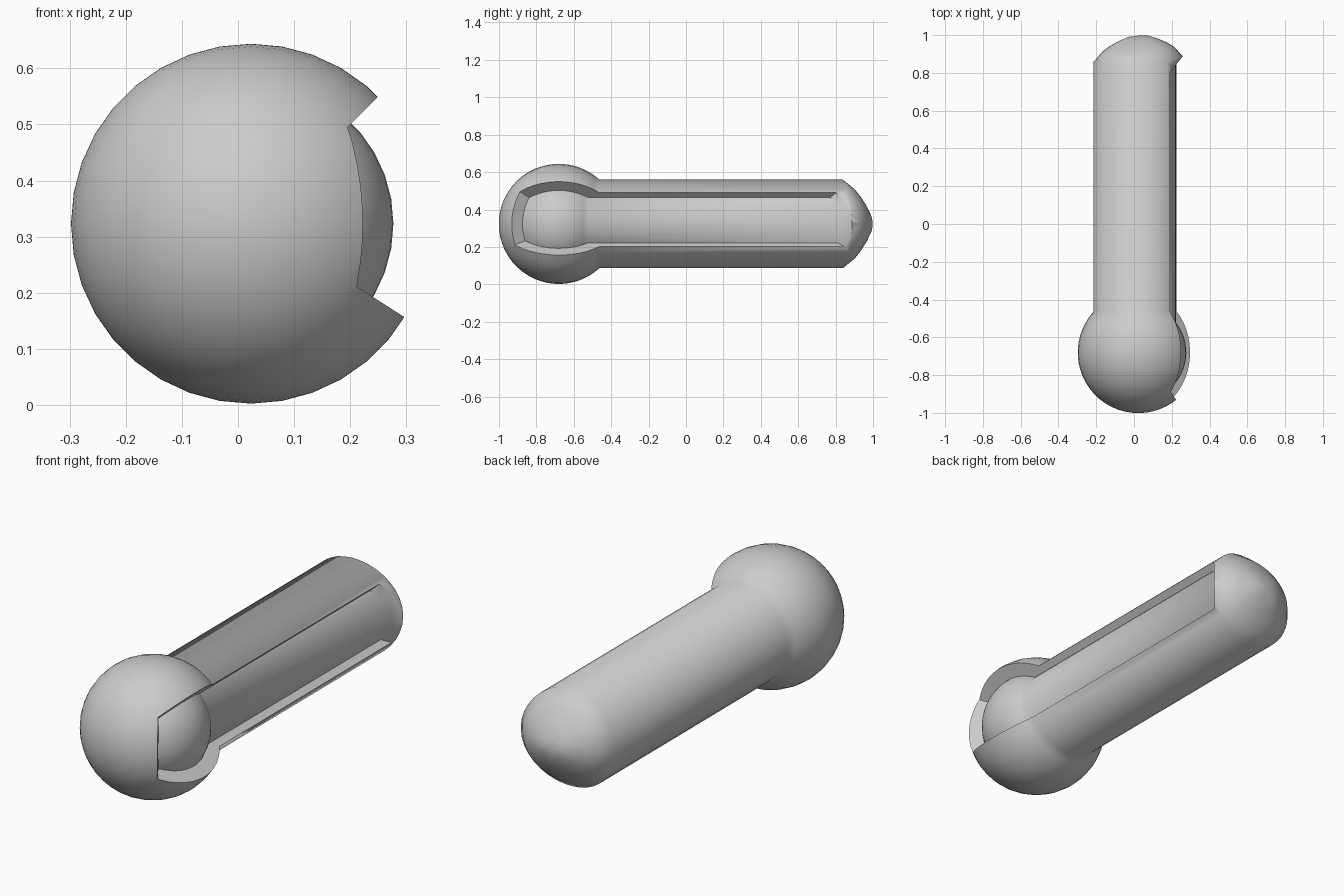
import bpy, bmesh
from math import sin, cos, pi, sqrt

if "Cube" in bpy.data.objects:
    bpy.data.objects.remove(bpy.data.objects["Cube"])

CX, CZ, CY = 0.023, 0.323, -0.68   # long axis (x, z) and ball centre (y)
SEG = 36


def ball_and_shaft(ball_r, shaft_r, tail):
    """Half profile (y, r): ball, straight shaft, then the tail points."""
    end = pi - math_asin(shaft_r / ball_r)
    n = 20
    pts = [(CY - ball_r * cos(end * i / n), ball_r * sin(end * i / n)) for i in range(n + 1)]
    return pts + tail


def math_asin(v):
    from math import asin
    return asin(v)


def revolve(name, profile, warp=None):
    """Spin a (y, r) profile about the long axis; ends close to a point."""
    bm = bmesh.new()
    rings = []
    for y, r in profile:
        if r < 1e-5:
            rings.append([bm.verts.new((CX, y, CZ))])
            continue
        ring = []
        for k in range(SEG):
            a = 2 * pi * k / SEG
            yy = y + (warp(a, y, r) if warp else 0)
            ring.append(bm.verts.new((CX + r * cos(a), yy, CZ + r * sin(a))))
        rings.append(ring)
    for p, q in zip(rings, rings[1:]):
        for k in range(SEG):
            j = (k + 1) % SEG
            f = [p[k % len(p)], p[j % len(p)], q[j % len(q)], q[k % len(q)]]
            bm.faces.new(list(dict.fromkeys(f)))
    return finish(name, bm)


def finish(name, bm):
    bmesh.ops.recalc_face_normals(bm, faces=bm.faces)
    me = bpy.data.meshes.new(name)
    bm.to_mesh(me)
    bm.free()
    ob = bpy.data.objects.new(name, me)
    bpy.context.collection.objects.link(ob)
    return ob


def subtract(target, cutter):
    bpy.context.view_layer.objects.active = target
    mod = target.modifiers.new("cut", 'BOOLEAN')
    mod.operation, mod.solver, mod.object = 'DIFFERENCE', 'EXACT', cutter
    bpy.ops.object.modifier_apply(modifier=mod.name)
    cutter.hide_render = True


# Outer shell: ball head, shaft and slightly lopsided domed end
def cap_warp(a, y, r):
    return (0.035 * cos(a) ** 2 + 0.015 * cos(a)) * r / 0.237 if y > 0.8 else 0


body = revolve("handle_body", ball_and_shaft(0.321, 0.237, [
    (0.838, 0.237), (0.90, 0.187), (0.93, 0.15), (0.962, 0.10), (0.987, 0.05), (0.997, 0)]), cap_warp)

# Inner core that shows inside the side recess
core = revolve("core_helper", ball_and_shaft(0.254, 0.2, [(0.9, 0.2), (0.9, 0)]))

# Recess cutter: block flaring outwards to the right, hollowed by the core
bm = bmesh.new()
rings = []
for x, y0, y1, z0, z1 in ((0.12, -0.77, 0.715, 0.27, 0.42), (0.40, -1.21, 1.065, 0.09, 0.70)):
    rings.append([bm.verts.new((x, y, z)) for y, z in ((y0, z0), (y1, z0), (y1, z1), (y0, z1))])
for r in rings:
    bm.faces.new(r)
for k in range(4):
    j = (k + 1) % 4
    bm.faces.new((rings[0][k], rings[0][j], rings[1][j], rings[1][k]))
recess = finish("recess_helper", bm)
subtract(recess, core)
subtract(body, recess)
for helper in (core, recess):
    bpy.data.objects.remove(helper)

# Smooth shading with crisp recess edges
body.select_set(True)
bpy.context.view_layer.objects.active = body
bpy.ops.object.shade_smooth_by_angle(angle=0.9)
